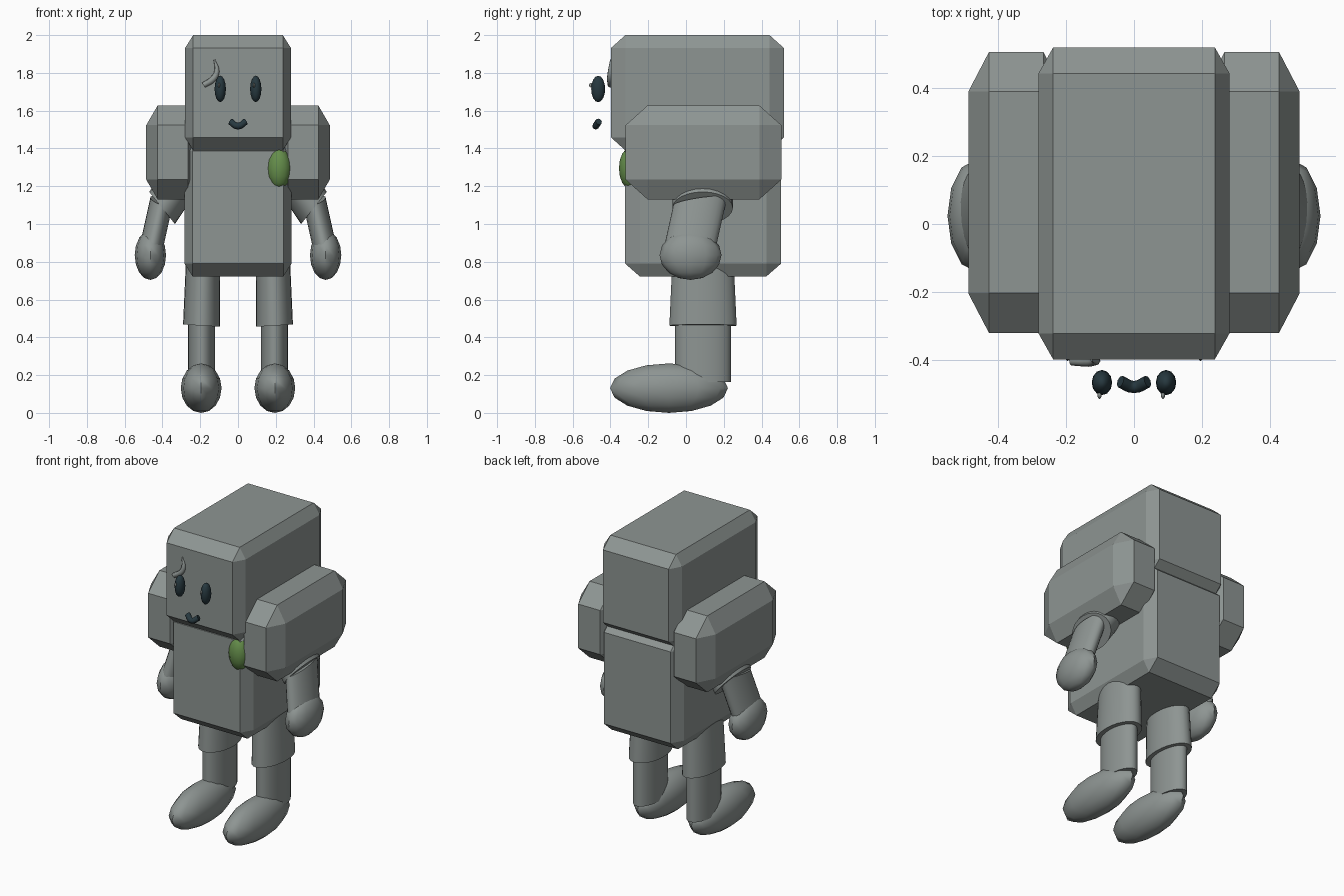
import bpy, bmesh, math
from mathutils import Vector

cube = bpy.data.objects.get("Cube")
if cube:
    bpy.data.objects.remove(cube, do_unlink=True)


def material(name, rgb):
    m = bpy.data.materials.new(name)
    m.use_nodes = True
    m.diffuse_color = (*rgb, 1)
    m.node_tree.nodes["Principled BSDF"].inputs["Base Color"].default_value = (*rgb, 1)
    return m


GREY = material("stone grey", (0.27, 0.30, 0.29))
DARK = material("dark slate", (0.02, 0.04, 0.05))
GREEN = material("moss green", (0.13, 0.27, 0.07))


def finish(name, bm, mat, smooth=True):
    bmesh.ops.recalc_face_normals(bm, faces=bm.faces)
    mesh = bpy.data.meshes.new(name)
    bm.to_mesh(mesh)
    bm.free()
    mesh.materials.append(mat)
    ob = bpy.data.objects.new(name, mesh)
    bpy.context.collection.objects.link(ob)
    if smooth:
        shade(ob)
    return ob


def shade(ob):
    bpy.ops.object.select_all(action='DESELECT')
    ob.select_set(True)
    bpy.context.view_layer.objects.active = ob
    bpy.ops.object.shade_smooth_by_angle(angle=math.radians(50))


def block(name, low, high, chamfer):
    """Box whose chamfer has its own width along each axis."""
    low, high, chamfer = Vector(low), Vector(high), Vector(chamfer)
    bm = bmesh.new()
    bmesh.ops.create_cube(bm, size=1)
    size = high - low
    bmesh.ops.scale(bm, vec=[s / c for s, c in zip(size, chamfer)], verts=bm.verts)
    bmesh.ops.bevel(bm, geom=bm.edges[:], offset=1, segments=1, affect='EDGES')
    bmesh.ops.scale(bm, vec=chamfer, verts=bm.verts)
    bmesh.ops.translate(bm, vec=(low + high) / 2, verts=bm.verts)
    return finish(name, bm, GREY, smooth=False)


def ball(name, centre, radii, mat=GREY):
    bm = bmesh.new()
    bmesh.ops.create_uvsphere(bm, u_segments=12, v_segments=8, radius=1)
    bmesh.ops.scale(bm, vec=radii, verts=bm.verts)
    bmesh.ops.translate(bm, vec=centre, verts=bm.verts)
    return finish(name, bm, mat)


def limb(name, start, end, u, v, taper=1.0, sides=24):
    """Elliptical cylinder with section axes u and v."""
    bm = bmesh.new()
    rings = []
    for p, k in ((start, taper), (end, 1.0)):
        ring = []
        for i in range(sides):
            a = math.tau * i / sides
            ring.append(bm.verts.new(Vector(p) + k * (Vector(u) * math.cos(a) + Vector(v) * math.sin(a))))
        rings.append(ring)
        bm.faces.new(ring)
    for i in range(sides):
        j = (i + 1) % sides
        bm.faces.new((rings[0][i], rings[0][j], rings[1][j], rings[1][i]))
    return finish(name, bm, GREY)


def strand(name, points, radii, thickness, mat):
    """Curved tube through a few points."""
    cu = bpy.data.curves.new(name, 'CURVE')
    cu.dimensions = '3D'
    cu.bevel_depth = thickness
    cu.bevel_resolution = 2
    cu.resolution_u = 4
    cu.use_fill_caps = True
    sp = cu.splines.new('BEZIER')
    sp.bezier_points.add(len(points) - 1)
    for bp, p, r in zip(sp.bezier_points, points, radii):
        bp.co, bp.radius = p, r
        bp.handle_left_type = bp.handle_right_type = 'AUTO'
    cu.materials.append(mat)
    ob = bpy.data.objects.new(name, cu)
    bpy.context.collection.objects.link(ob)
    bpy.ops.object.select_all(action='DESELECT')
    ob.select_set(True)
    bpy.context.view_layer.objects.active = ob
    bpy.ops.object.convert(target='MESH')
    shade(bpy.context.object)


# Head and torso
block("head", (-0.28, -0.397, 1.39), (0.28, 0.518, 2.0), (0.043, 0.076, 0.068))
block("torso", (-0.283, -0.322, 0.722), (0.283, 0.503, 1.455), (0.043, 0.078, 0.068))

# Paired shoulders, arms and legs
for side, s in (("left", 1), ("right", -1)):
    xs = sorted((s * 0.205, s * 0.486))
    block(side + "_shoulder", (xs[0], -0.32, 1.13), (xs[1], 0.505, 1.628), (0.061, 0.117, 0.105))
    limb(side + "_upper_arm", (s * 0.27, 0.09, 1.28), (s * 0.402, 0.088, 1.085),
         (s * 0.068, 0, 0.085), (0, 0.16, 0))
    limb(side + "_forearm", (s * 0.405, 0.075, 1.12), (s * 0.465, 0.015, 0.85),
         (s * 0.059, 0, 0.02), (0, 0.142, 0.02))
    ball(side + "_hand", (s * 0.464, 0.024, 0.835), (0.083, 0.164, 0.131))
    limb(side + "_thigh", (s * 0.185, 0.09, 0.85), (s * 0.193, 0.09, 0.462),
         (s * 0.098, 0, 0.006), (0, 0.178, 0), taper=0.9)
    limb(side + "_shin", (s * 0.193, 0.09, 0.52), (s * 0.193, 0.09, 0.163),
         (s * 0.072, 0, 0), (0, 0.147, 0))
    ball(side + "_foot", (s * 0.195, -0.09, 0.131), (0.108, 0.312, 0.131))

    # Eyes floating in front of the head, each with a small glint
    ball(side + "_eye", (s * 0.094, -0.465, 1.715), (0.03, 0.037, 0.07), DARK)
    ball(side + "_eye_glint", (s * 0.093 - 0.008, -0.502, 1.735), (0.006, 0.011, 0.012))

# Mouth
strand("mouth", [(-0.04, -0.462, 1.542), (0, -0.478, 1.518), (0.04, -0.462, 1.542)],
       (1, 1, 1), 0.018, DARK)

# Small crack above the right eye
strand("brow_crack", [(-0.125, -0.398, 1.87), (-0.112, -0.4, 1.81), (-0.13, -0.402, 1.77), (-0.182, -0.4, 1.735)],
       (0.25, 0.8, 1, 0.9), 0.017, GREY)

# Green patch on the chest
ball("chest_patch", (0.217, -0.295, 1.295), (0.066, 0.06, 0.11), GREEN)
